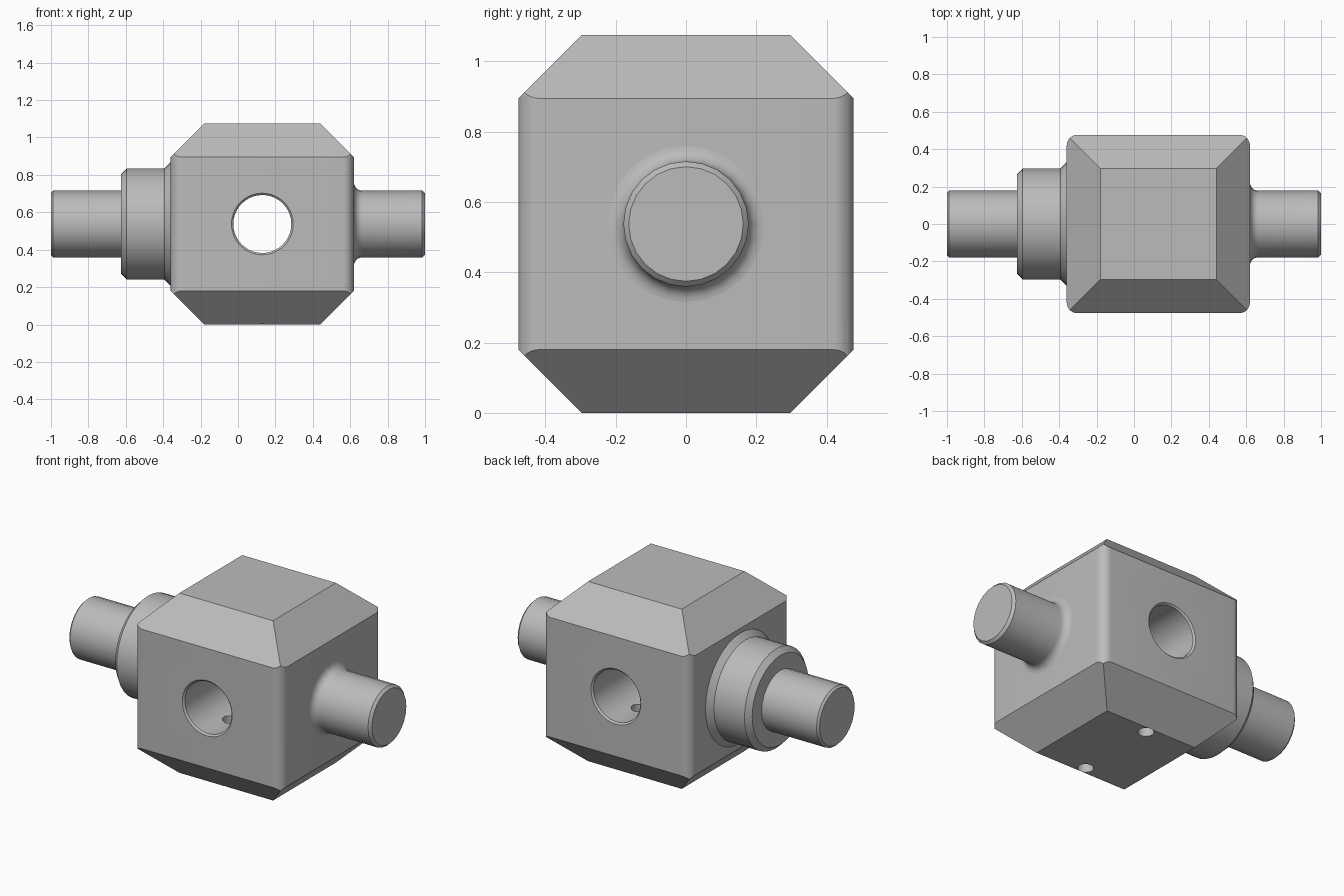
import bpy
import bmesh
import math
from mathutils import Matrix, Vector

old = bpy.data.objects.get("Cube")
if old:
    bpy.data.objects.remove(old, do_unlink=True)

# Overall measures
CX, CZ = 0.13, 0.5375           # body centre
HX, HY, HZ = 0.49, 0.477, 0.5375  # body half sizes
CHAMFER = 0.18
BORE_R = 0.155

steel = bpy.data.materials.new("plain grey")
steel.use_nodes = True
GREY = (0.5, 0.5, 0.5, 1)
steel.diffuse_color = GREY
steel.node_tree.nodes["Principled BSDF"].inputs["Base Color"].default_value = GREY


def make_object(name, bm):
    bmesh.ops.recalc_face_normals(bm, faces=bm.faces)
    mesh = bpy.data.meshes.new(name)
    bm.to_mesh(mesh)
    bm.free()
    mesh.materials.append(steel)
    ob = bpy.data.objects.new(name, mesh)
    bpy.context.collection.objects.link(ob)
    return ob


def lathe(name, profile, sides, matrix):
    """Revolve (position, radius) points; radius 0 closes with a flat cap."""
    bm = bmesh.new()
    rings = []
    for pos, radius in profile:
        ring = []
        for i in range(sides):
            a = math.tau * i / sides
            ring.append(bm.verts.new(matrix @ Vector((radius * math.cos(a), radius * math.sin(a), pos))))
        rings.append(ring)
    for a, b in zip(rings, rings[1:]):
        for i in range(sides):
            j = (i + 1) % sides
            bm.faces.new((a[i], a[j], b[j], b[i]))
    for ring in (rings[0], rings[-1]):
        bm.faces.new(ring)
    return make_object(name, bm)


def combine(target, other, operation):
    mod = target.modifiers.new(operation.lower(), "BOOLEAN")
    mod.operation = operation
    mod.solver = "EXACT"
    mod.object = other
    bpy.context.view_layer.objects.active = target
    bpy.ops.object.modifier_apply(modifier=mod.name)
    bpy.data.objects.remove(other, do_unlink=True)


# Block with rounded upright edges
bm = bmesh.new()
bmesh.ops.create_cube(bm, size=2)
bmesh.ops.scale(bm, vec=(HX, HY, HZ + 0.1), verts=bm.verts)
bmesh.ops.translate(bm, vec=(CX, 0, CZ), verts=bm.verts)
upright = [e for e in bm.edges if abs(e.verts[0].co.z - e.verts[1].co.z) > 0.5]
bmesh.ops.bevel(bm, geom=upright, offset=0.058, segments=8, profile=0.5, affect="EDGES")
body = make_object("body", bm)

# Double pyramid that cuts the sloped top and bottom rims
bm = bmesh.new()
rings = []
for z, grow in ((0, -CHAMFER), (CZ, HZ - CHAMFER), (2 * HZ, -CHAMFER)):
    rings.append([bm.verts.new((CX + sx * (HX + grow), sy * (HY + grow), z))
                  for sx, sy in ((-1, -1), (1, -1), (1, 1), (-1, 1))])
for a, b in zip(rings, rings[1:]):
    for i in range(4):
        j = (i + 1) % 4
        bm.faces.new((a[i], a[j], b[j], b[i]))
bm.faces.new(rings[0])
bm.faces.new(rings[-1])
combine(body, make_object("rim_cutter", bm), "INTERSECT")

# Cross bore with a slight countersink at both mouths
along_y = Matrix.Translation((CX, 0, CZ)) @ Matrix.Rotation(math.pi / 2, 4, "X")
wide = BORE_R + 0.01
bore = [(-0.6, wide), (-HY, wide), (-HY + 0.01, BORE_R),
        (HY - 0.01, BORE_R), (HY, wide), (0.6, wide)]
combine(body, lathe("bore_cutter", bore, 40, along_y), "DIFFERENCE")

# Two small holes from the underside into the bore
for y in (-0.255, 0.255):
    drill = lathe("drill_cutter", [(-0.1, 0.045), (CZ, 0.045)], 20, Matrix.Translation((CX, y, 0)))
    combine(body, drill, "DIFFERENCE")

# Shafts and collar along x
along_x = Matrix.Translation((0, 0, CZ)) @ Matrix.Rotation(math.pi / 2, 4, "Y")
SHAFT_R = 0.178
left_face = CX + HX
FILLET = 0.045
fillet = [(left_face + FILLET * (1 - math.sin(t)), SHAFT_R + FILLET * (1 - math.cos(t)))
          for t in (math.pi / 2 * i / 6 for i in range(6, -1, -1))]
left_shaft = lathe("left_shaft", fillet + [(0.985, SHAFT_R), (1, SHAFT_R - 0.015)], 24, along_x)
right_shaft = lathe("right_shaft", [(-1, SHAFT_R - 0.012), (-0.988, SHAFT_R), (-0.62, SHAFT_R)], 24, along_x)
collar = lathe("right_collar", [(-0.625, 0.267), (-0.595, 0.297), (-0.393, 0.297), (CX - HX, 0.33)], 36, along_x)

# Smooth round surfaces, keep the hard edges
bpy.ops.object.select_all(action="DESELECT")
for ob in (body, left_shaft, right_shaft, collar):
    ob.select_set(True)
bpy.context.view_layer.objects.active = body
bpy.ops.object.shade_smooth_by_angle(angle=math.radians(30))
